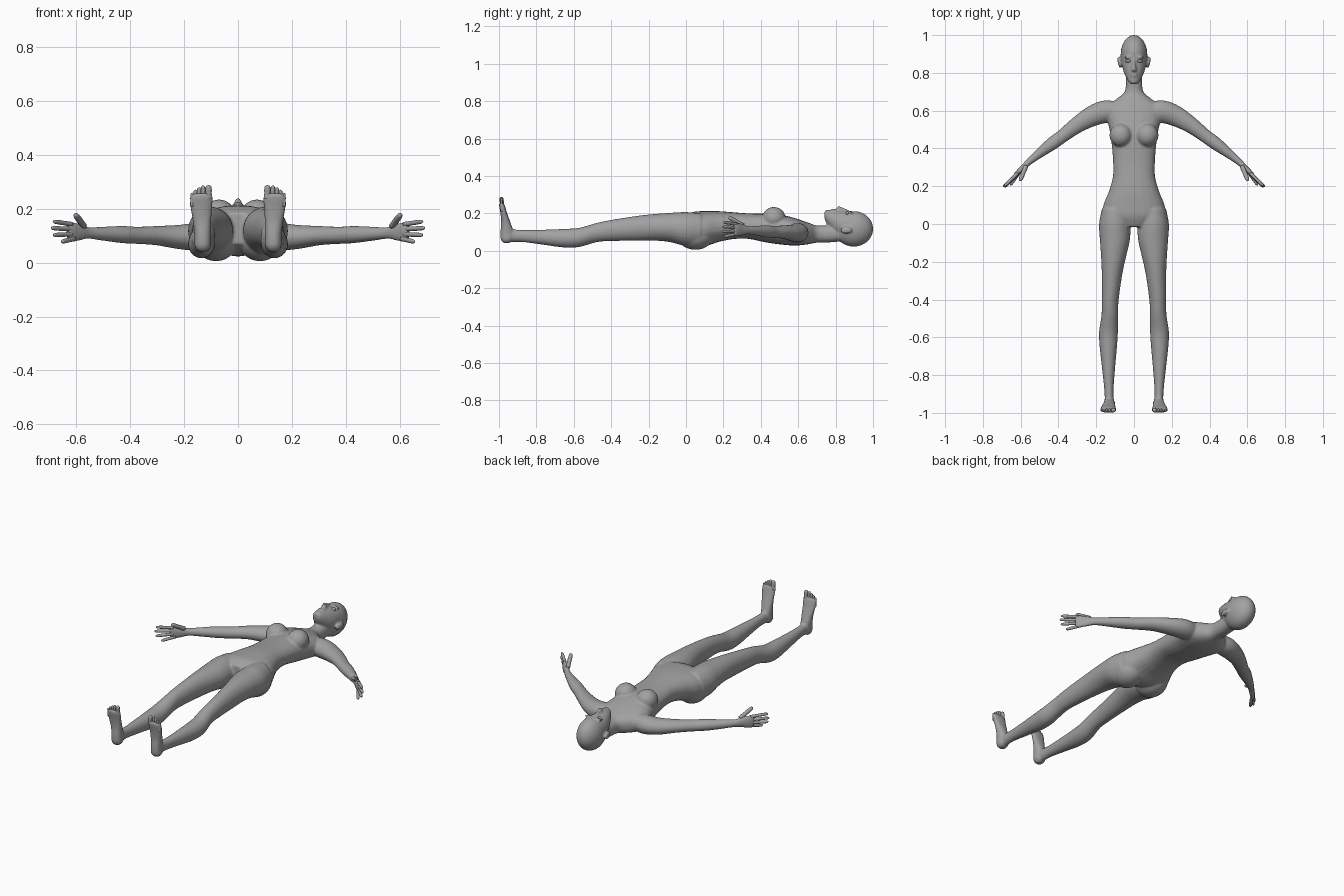
import bpy, bmesh, math
from mathutils import Vector, Matrix

if "Cube" in bpy.data.objects:
    bpy.data.objects.remove(bpy.data.objects["Cube"])

grey = bpy.data.materials.new("plain_grey")
grey.diffuse_color = (0.36, 0.36, 0.36, 1)
grey.use_nodes = True
grey.node_tree.nodes["Principled BSDF"].inputs["Base Color"].default_value = grey.diffuse_color
X, Y, Z = Vector((1, 0, 0)), Vector((0, 1, 0)), Vector((0, 0, 1))


def smooth_rows(rows, steps=4):
    """Catmull-Rom interpolation through rows of numbers."""
    out = []
    for i in range(len(rows) - 1):
        p0, p1, p2, p3 = (rows[max(0, min(len(rows) - 1, i + k))] for k in (-1, 0, 1, 2))
        for s in range(steps):
            t = s / steps
            out.append(tuple(0.5 * (2 * b + (c - a) * t + (2 * a - 5 * b + 4 * c - d) * t * t
                                    + (3 * b - a - 3 * c + d) * t ** 3)
                             for a, b, c, d in zip(p0, p1, p2, p3)))
    return out + [rows[-1]]


def loft(bm, rings, sides=24, power=1.0):
    """Closed skin over elliptical rings of (centre, axis u, axis v)."""
    loops = []
    for c, u, v in rings:
        loop = []
        for i in range(sides):
            a = 2 * math.pi * i / sides
            ca, sa = math.cos(a), math.sin(a)
            loop.append(bm.verts.new(c + u * math.copysign(abs(ca) ** power, ca)
                                     + v * math.copysign(abs(sa) ** power, sa)))
        loops.append(loop)
    faces = [bm.faces.new(loops[0]), bm.faces.new(loops[-1])]
    for a, b in zip(loops, loops[1:]):
        for i in range(sides):
            j = (i + 1) % sides
            faces.append(bm.faces.new((a[i], a[j], b[j], b[i])))
    bmesh.ops.recalc_face_normals(bm, faces=faces)


def along_y(bm, rows, s=1, power=1.0):
    """Rows of y, x centre, half width, bottom, top."""
    loft(bm, [(Vector((s * x, y, (b + t) / 2)), X * w, Z * (t - b) / 2)
              for y, x, w, b, t in smooth_rows(rows)], power=power)


def tube(bm, rows, s=1, sides=20):
    """Rows of x, y, z, horizontal radius, vertical radius."""
    rows = smooth_rows(rows)
    rings = []
    for i, (x, y, z, a, b) in enumerate(rows):
        p, q = rows[max(i - 1, 0)], rows[min(i + 1, len(rows) - 1)]
        d = Vector((s * (q[0] - p[0]), q[1] - p[1], q[2] - p[2])).normalized()
        u = d.cross(Z).normalized()
        rings.append((Vector((s * x, y, z)), u * a, u.cross(d) * b))
    loft(bm, rings, sides)


def digit(bm, p, q, r, s):
    """Round-ended finger or toe from p to q."""
    p, q = Vector(p), Vector(q)
    rows = []
    for t, k in ((0, 1), (.45, .92), (.6, .95), (.85, .85), (.95, .6), (1, .15)):
        c = p.lerp(q, t)
        rows.append((c.x, c.y, c.z, r * k, r * k))
    tube(bm, rows, s, 10)


def ball(bm, c, r, rot=0):
    m = Matrix.Translation(c) @ Matrix.Rotation(rot, 4, 'Z') @ Matrix.Diagonal((*r, 1))
    bmesh.ops.create_uvsphere(bm, u_segments=24, v_segments=14, radius=1, matrix=m)


def finish(name, bm):
    me = bpy.data.meshes.new(name)
    bm.to_mesh(me)
    bm.free()
    me.materials.append(grey)
    me.polygons.foreach_set("use_smooth", [True] * len(me.polygons))
    ob = bpy.data.objects.new(name, me)
    bpy.context.collection.objects.link(ob)
    return ob


body = bmesh.new()
# torso and neck
along_y(body, [(-.015, 0, .085, .07, .185), (.04, 0, .16, .035, .208), (.1, 0, .162, .024, .212),
               (.17, 0, .134, .046, .212), (.25, 0, .112, .062, .206), (.33, 0, .111, .064, .2),
               (.42, 0, .118, .046, .198), (.5, 0, .13, .034, .194), (.57, 0, .145, .028, .178),
               (.62, 0, .138, .03, .162), (.66, 0, .095, .036, .148), (.7, 0, .05, .043, .135),
               (.76, 0, .043, .044, .135), (.83, 0, .043, .05, .13)], power=.88)
# skull and jaw
ball(body, (0, .897, .117), (.071, .104, .095))
along_y(body, [(.74, 0, .018, .175, .208), (.755, 0, .031, .14, .219), (.8, 0, .053, .085, .217),
               (.85, 0, .065, .06, .212), (.9, 0, .066, .05, .209), (.95, 0, .052, .06, .185)])
# nose and lips
along_y(body, [(.805, 0, .01, .2, .224), (.814, 0, .015, .2, .24), (.828, 0, .01, .2, .236),
               (.872, 0, .007, .19, .217)])
ball(body, (0, .792, .217), (.02, .005, .009))
ball(body, (0, .782, .216), (.017, .005, .009))
for s in (1, -1):
    # breasts, buttocks, brows and ears
    ball(body, (s * .07, .47, .176), (.06, .062, .058))
    ball(body, (s * .082, .05, .085), (.083, .1, .08))
    ball(body, (s * .03, .883, .205), (.026, .007, .009), -s * .1)
    ball(body, (s * .077, .855, .11), (.009, .032, .02), -s * .2)
    # leg
    along_y(body, [(.08, .1, .07, .03, .2), (0, .102, .083, .025, .207), (-.08, .101, .08, .045, .203),
                   (-.15, .106, .07, .053, .198), (-.25, .115, .056, .053, .188),
                   (-.4, .126, .045, .052, .165), (-.48, .128, .044, .045, .148),
                   (-.57, .135, .05, .02, .123), (-.65, .136, .046, .017, .117),
                   (-.75, .135, .036, .03, .113), (-.87, .133, .025, .046, .111),
                   (-.93, .131, .024, .047, .115), (-.965, .131, .027, .047, .11)], s)
    # foot, standing upright from heel to ball
    loft(body, [(Vector((s * x, (a + b) / 2, z)), X * w, Y * (b - a) / 2) for z, x, w, a, b in smooth_rows(
        [(.041, .131, .016, -.975, -.945), (.06, .131, .03, -.99, -.925), (.1, .131, .031, -.992, -.922),
         (.15, .133, .034, -.988, -.938), (.2, .136, .04, -.992, -.956), (.24, .136, .043, -.999, -.968),
         (.257, .134, .038, -.998, -.976)])], power=.9)
    # arm and palm
    tube(body, [(.08, .595, .1, .05, .05), (.15, .595, .096, .06, .052), (.22, .572, .095, .055, .045),
                (.3, .525, .1, .044, .036), (.375, .468, .101, .036, .032), (.43, .428, .104, .035, .032),
                (.5, .375, .107, .026, .026), (.555, .33, .11, .018, .022), (.585, .3, .112, .015, .031),
                (.615, .272, .113, .013, .038), (.632, .255, .113, .009, .034)], s)
ob = finish("body", body)
mod = ob.modifiers.new("blend", 'REMESH')
mod.mode = 'VOXEL'
mod.voxel_size = .006
mod.use_smooth_shade = True
mod = ob.modifiers.new("soften", 'SMOOTH')
mod.factor = .5
mod.iterations = 5

for s, side in ((1, "right"), (-1, "left")):
    # fingers and thumb
    bm = bmesh.new()
    for p, q in (((.617, .268, .142), (.686, .2, .153)), ((.62, .265, .124), (.693, .196, .128)),
                 ((.617, .266, .105), (.685, .195, .102)), ((.608, .272, .088), (.655, .205, .077))):
        digit(bm, p, q, .0092, s)
    digit(bm, (.572, .305, .135), (.604, .228, .18), .0125, s)
    finish(side + "_fingers", bm)
    # toes, longest on the inside
    bm = bmesh.new()
    for x, top, r in ((.109, .287, .0125), (.129, .286, .0088), (.144, .279, .0085),
                      (.158, .27, .008), (.17, .259, .0075)):
        digit(bm, (x, -.983, top - .05), (x, -.987, top), r, s)
    finish(side + "_toes", bm)
    # eye
    bm = bmesh.new()
    ball(bm, (s * .03, .862, .199), (.016, .008, .013))
    finish(side + "_eye", bm)
